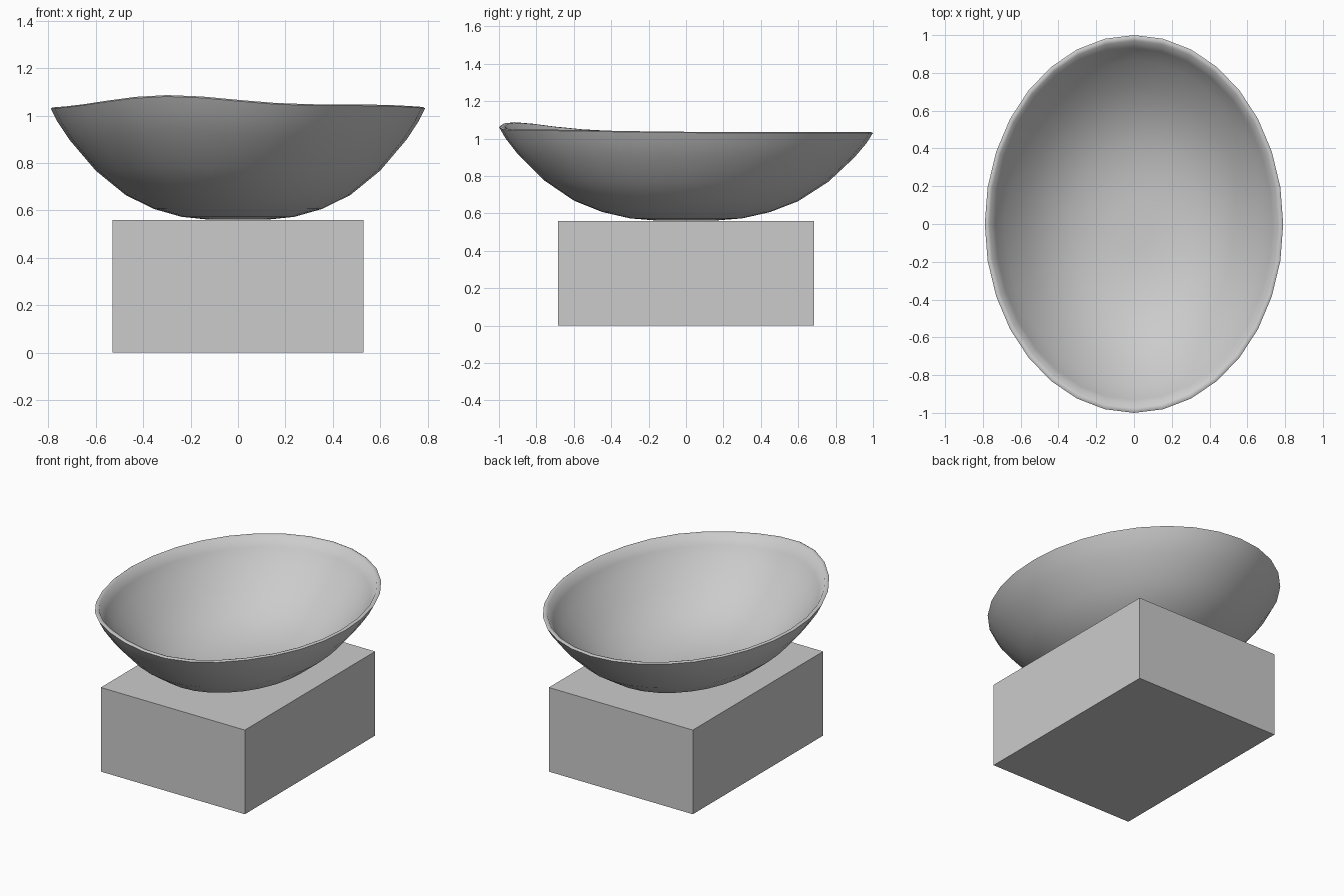
import bpy, bmesh, math

if "Cube" in bpy.data.objects:
    bpy.data.objects.remove(bpy.data.objects["Cube"])

SEG = 32
RX, RY = 0.79, 1.0
FOOT = 0.56

# Block stand
bpy.ops.mesh.primitive_cube_add(size=1, location=(0, 0, FOOT / 2))
stand = bpy.context.object
stand.name = "block_stand"
stand.scale = (1.06, 1.37, FOOT)


def rim_wave(angle):
    """Height added to the rim: a soft peak at front left, a small one at front right."""
    def bump(center, width):
        d = (math.degrees(angle) - center + 180) % 360 - 180
        return math.exp(-0.5 * (d / width) ** 2)
    return 0.052 * bump(-112, 21) + 0.012 * bump(-48, 22)


# Bowl: (relative radius, height) from the foot up the outside, over the lip, down the inside
profile = [
    (0.15, 0.561), (0.30, 0.573), (0.45, 0.607), (0.60, 0.665),
    (0.76, 0.768), (0.90, 0.898), (0.965, 0.975), (1.0, 1.030),
    (0.99, 1.035), (0.97, 1.032), (0.93, 0.972), (0.865, 0.898),
    (0.73, 0.778), (0.58, 0.682), (0.43, 0.626), (0.28, 0.594), (0.14, 0.583),
]
bm = bmesh.new()
rings = []
for r, z in profile:
    ring = []
    for i in range(SEG):
        a = 2 * math.pi * i / SEG
        ring.append(bm.verts.new((RX * r * math.cos(a), RY * r * math.sin(a),
                                  z + rim_wave(a) * ((z - FOOT) / 0.475) ** 1.5)))
    rings.append(ring)
for lower, upper in zip(rings, rings[1:]):
    for i in range(SEG):
        j = (i + 1) % SEG
        bm.faces.new((lower[i], lower[j], upper[j], upper[i]))

# Close the bottom outside and inside
bm.faces.new(rings[0][::-1])
bm.faces.new(rings[-1])
bmesh.ops.recalc_face_normals(bm, faces=bm.faces)
mesh = bpy.data.meshes.new("oval_bowl")
bm.to_mesh(mesh)
bm.free()
bowl = bpy.data.objects.new("oval_bowl", mesh)
bpy.context.collection.objects.link(bowl)

bpy.ops.object.select_all(action='DESELECT')
bowl.select_set(True)
bpy.context.view_layer.objects.active = bowl
bpy.ops.object.shade_smooth_by_angle(angle=math.radians(60))
